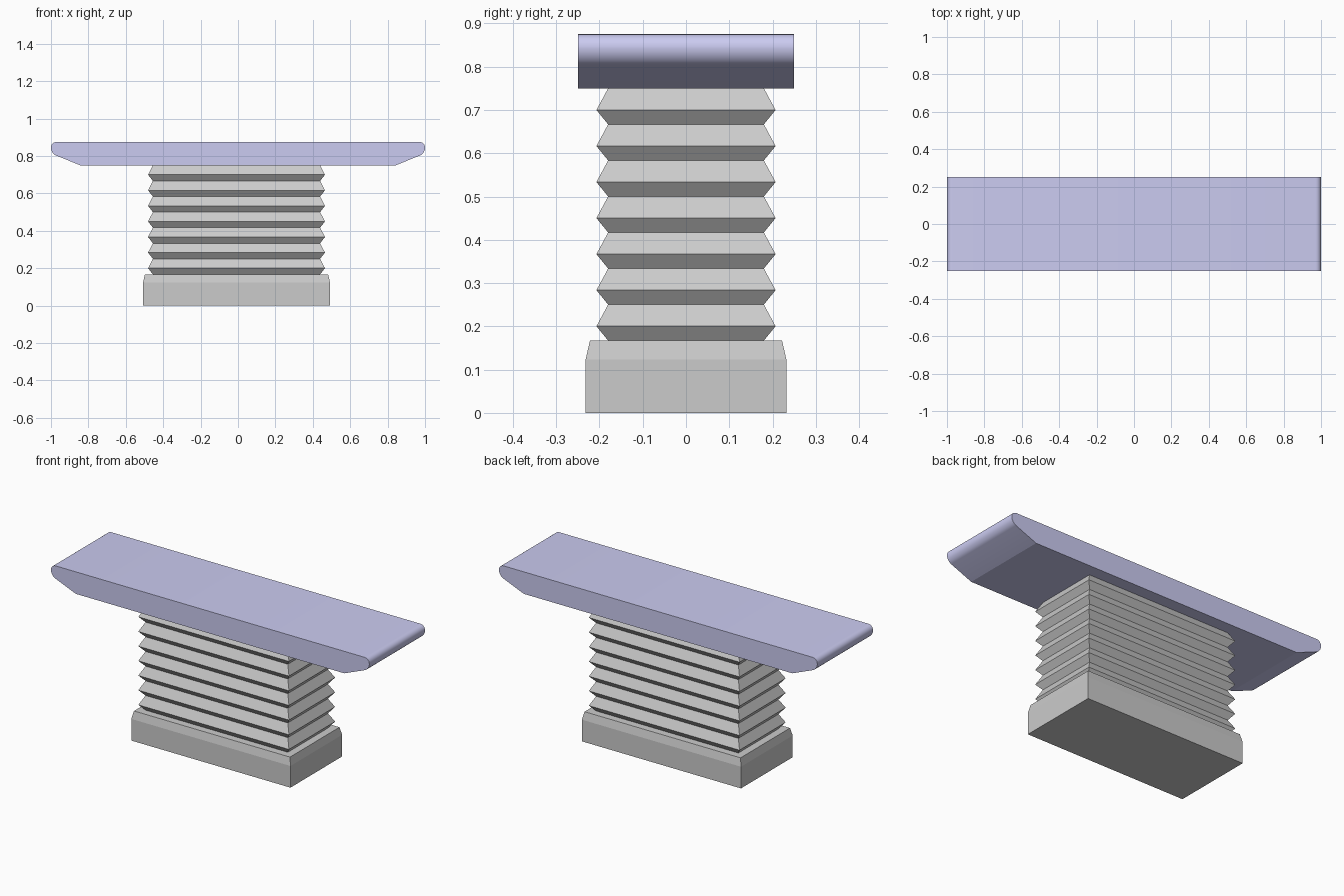
import bpy, bmesh, math

if "Cube" in bpy.data.objects:
    bpy.data.objects.remove(bpy.data.objects["Cube"])


def make_object(name, bm):
    bmesh.ops.recalc_face_normals(bm, faces=bm.faces)
    mesh = bpy.data.meshes.new(name)
    bm.to_mesh(mesh)
    bm.free()
    obj = bpy.data.objects.new(name, mesh)
    bpy.context.collection.objects.link(obj)
    return obj


def stack_rings(name, rings, cx):
    """Loft rectangular rings given as (half x, half y, z)."""
    bm = bmesh.new()
    loops = [[bm.verts.new((cx + sx * hx, sy * hy, z))
              for sx, sy in ((-1, -1), (1, -1), (1, 1), (-1, 1))]
             for hx, hy, z in rings]
    for a, b in zip(loops, loops[1:]):
        for i in range(4):
            j = (i + 1) % 4
            bm.faces.new((a[i], a[j], b[j], b[i]))
    bm.faces.new(loops[0])
    bm.faces.new(loops[-1])
    return make_object(name, bm)


BASE_TOP, SLAB_BOTTOM, SLAB_TOP = 0.167, 0.75, 0.875
OFFSET = -0.008

# Base block with a sloped upper rim
stack_rings("base", [(0.5, 0.232, 0), (0.5, 0.232, 0.123), (0.49, 0.222, BASE_TOP)], OFFSET)

# Bellows: seven folds, each flaring out and tapering back in
FOLDS = 7
pitch = (SLAB_BOTTOM - BASE_TOP) / FOLDS
folds = [(0.447, 0.18, BASE_TOP)]
for k in range(FOLDS):
    z = BASE_TOP + k * pitch
    folds += [(0.473, 0.207, z + 0.4 * pitch), (0.447, 0.18, z + pitch)]
stack_rings("bellows", folds, OFFSET)

# Table slab: extruded half profile mirrored in x, undercut ends with rounded tips
half = [(0.843, SLAB_BOTTOM), (1.0, 0.814), (1.0, SLAB_TOP)]
profile = half + [(-x, z) for x, z in reversed(half)]
bm = bmesh.new()
face = bm.faces.new([bm.verts.new((x, -0.25, z)) for x, z in profile])
ext = bmesh.ops.extrude_face_region(bm, geom=[face])
bmesh.ops.translate(bm, vec=(0, 0.5, 0),
                    verts=[v for v in ext["geom"] if isinstance(v, bmesh.types.BMVert)])
tips = [e for e in bm.edges if all(abs(v.co.x) > 0.99 for v in e.verts)
        and abs(e.verts[0].co.y - e.verts[1].co.y) > 0.4]
bmesh.ops.bevel(bm, geom=tips, offset=0.029, offset_type='OFFSET',
                segments=6, profile=0.5, affect='EDGES')
slab = make_object("table_top", bm)

blue = bpy.data.materials.new("soft_blue")
blue.diffuse_color = (0.6, 0.6, 0.88, 1)
blue.use_nodes = True
blue.node_tree.nodes["Principled BSDF"].inputs["Base Color"].default_value = blue.diffuse_color
slab.data.materials.append(blue)

bpy.context.view_layer.objects.active = slab
slab.select_set(True)
bpy.ops.object.shade_smooth_by_angle(angle=math.radians(20))
